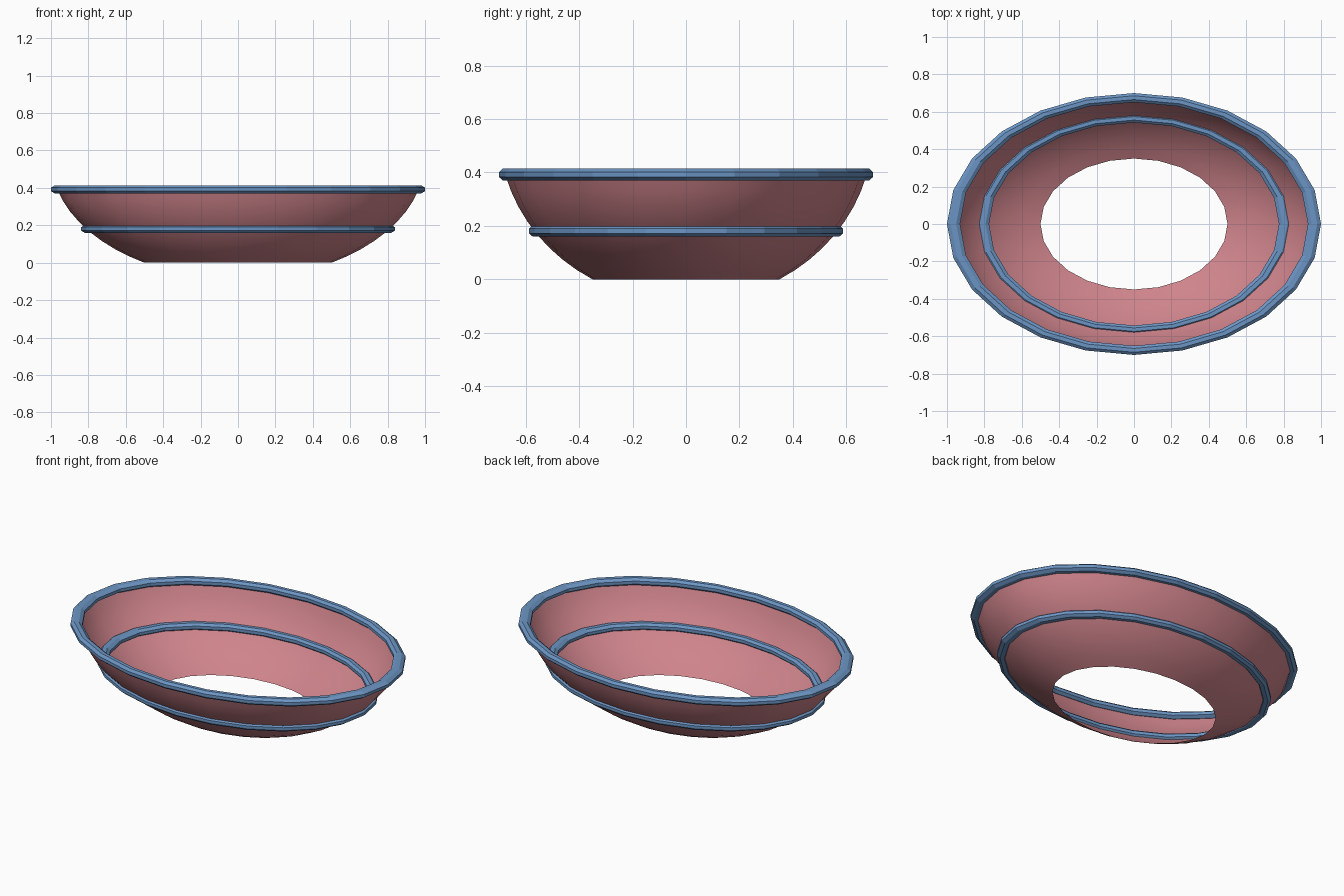
import bpy
import bmesh
from math import sin, cos, pi, radians

SEGMENTS = 24
DEPTH = 0.7  # front-to-back squash of the oval

cube = bpy.data.objects.get("Cube")
if cube:
    bpy.data.objects.remove(cube, do_unlink=True)


def make_material(name, colour):
    mat = bpy.data.materials.new(name)
    mat.use_nodes = True
    mat.diffuse_color = colour
    mat.node_tree.nodes["Principled BSDF"].inputs["Base Color"].default_value = colour
    return mat


def lathe(name, profile, material, closed=False, smooth=False):
    """Sweep (radius, height) points around an oval."""
    bm = bmesh.new()
    rings = []
    for i in range(SEGMENTS):
        a = 2 * pi * i / SEGMENTS
        rings.append([bm.verts.new((r * cos(a), DEPTH * r * sin(a), z)) for r, z in profile])
    count = len(profile)
    for i, ring in enumerate(rings):
        following = rings[(i + 1) % SEGMENTS]
        for j in range(count if closed else count - 1):
            k = (j + 1) % count
            face = bm.faces.new((ring[j], following[j], following[k], ring[k]))
            face.smooth = smooth
    mesh = bpy.data.meshes.new(name)
    bm.to_mesh(mesh)
    bm.free()
    mesh.materials.append(material)
    obj = bpy.data.objects.new(name, mesh)
    bpy.context.collection.objects.link(obj)
    return obj


def tube_section(radius, height, half_width, half_height, sides=8):
    """Flattened octagon with flat top and sides."""
    angles = [2 * pi * (i + 0.5) / sides for i in range(sides)]
    fit = cos(pi / sides)
    return [(radius + half_width * cos(a) / fit, height + half_height * sin(a) / fit)
            for a in angles]


pink = make_material("dusty pink", (0.62, 0.23, 0.26, 1))
blue = make_material("soft blue", (0.15, 0.30, 0.55, 1))

# Open bowl wall: a slice of an ellipsoid
latitudes = [radians(-60 + 45 * i / 8) for i in range(9)]
wall = [(cos(a), 0.643 * (sin(a) + sin(pi / 3))) for a in latitudes]
lathe("bowl_wall", wall, pink, smooth=True)

# Rolled rim and lower band
lathe("top_rim", tube_section(0.965, 0.392, 0.035, 0.022), blue, closed=True)
lathe("lower_band", tube_section(0.807, 0.181, 0.032, 0.021), blue, closed=True)
